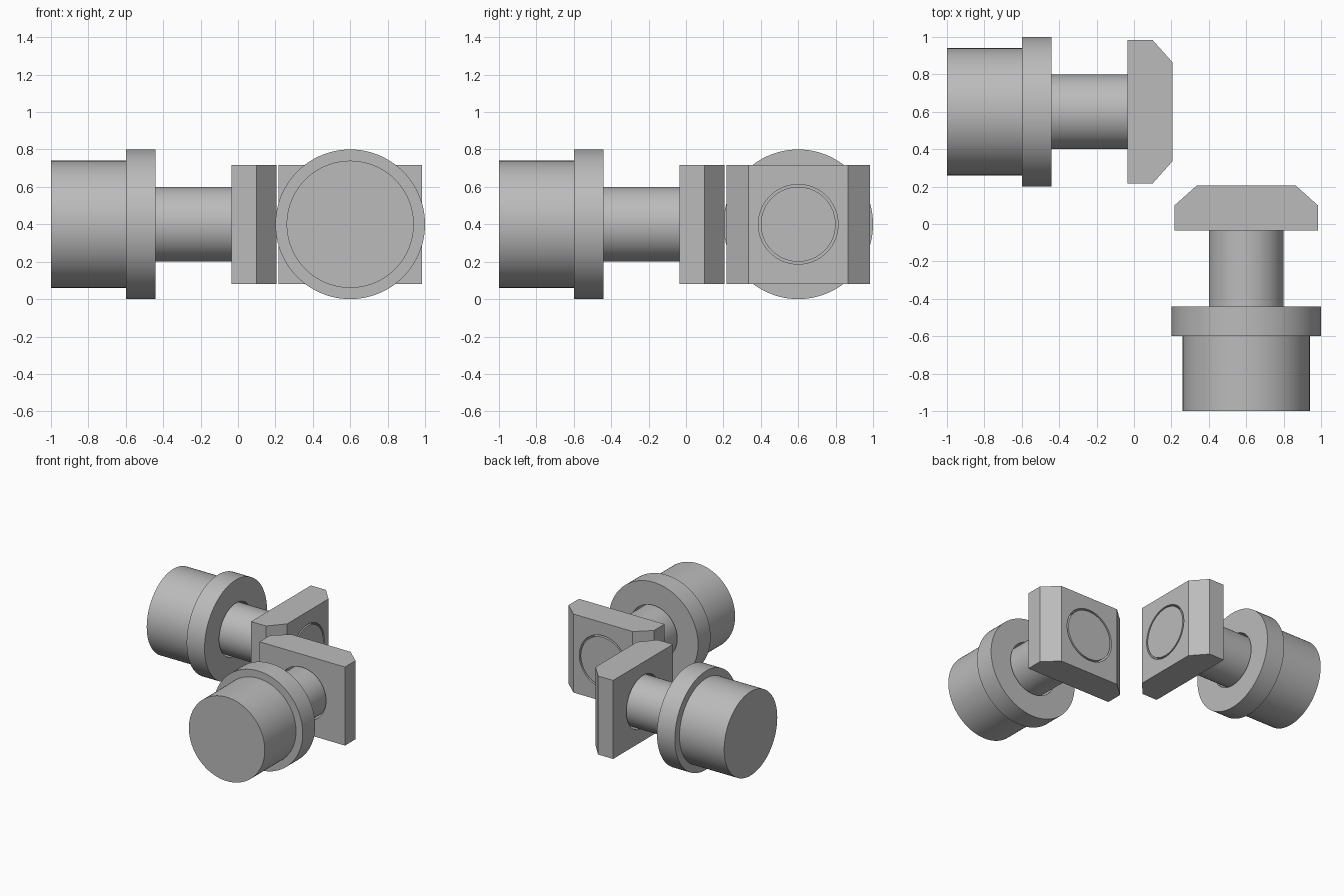
import bpy, bmesh, math
from mathutils import Matrix, Vector

cube = bpy.data.objects.get("Cube")
if cube:
    bpy.data.objects.remove(cube)

GREY = (0.5, 0.5, 0.5, 1)
mat = bpy.data.materials.new("plain grey")
mat.use_nodes = True
mat.diffuse_color = GREY
mat.node_tree.nodes["Principled BSDF"].inputs["Base Color"].default_value = GREY

SIDES = 96
SHAFT_R, BORE_R = 0.2, 0.213
BACK, FLANGE, NECK, PLATE, FACE = -1.0, -0.6, -0.44, -0.035, 0.205


def add_object(name, bm, place):
    bmesh.ops.recalc_face_normals(bm, faces=bm.faces)
    mesh = bpy.data.meshes.new(name)
    bm.to_mesh(mesh)
    bm.free()
    mesh.materials.append(mat)
    obj = bpy.data.objects.new(name, mesh)
    obj.matrix_world = place
    bpy.context.collection.objects.link(obj)
    return obj


def lathe(name, profile, place, closed=False):
    """Spin (x, radius) points around the local x axis."""
    bm = bmesh.new()
    verts = [bm.verts.new((x, r, 0)) for x, r in profile]
    edges = [bm.edges.new(pair) for pair in zip(verts, verts[1:])]
    if closed:
        edges.append(bm.edges.new((verts[-1], verts[0])))
    bmesh.ops.spin(bm, geom=verts + edges, axis=(1, 0, 0), cent=(0, 0, 0),
                   angle=math.tau, steps=SIDES, use_duplicate=False)
    bmesh.ops.remove_doubles(bm, verts=bm.verts, dist=0.0001)
    return add_object(name, bm, place)


def cylinder(name, x0, x1, r, place):
    return lathe(name, [(x0, 0), (x0, r), (x1, r), (x1, 0)], place)


def clamp_plate(name, place):
    # Chamfered outline extruded vertically, then bored for the shaft
    outline = [(PLATE, -0.383), (0.1, -0.383), (FACE, -0.265),
               (FACE, 0.265), (0.1, 0.383), (PLATE, 0.383)]
    bm = bmesh.new()
    face = bm.faces.new([bm.verts.new((x, y, -0.318)) for x, y in outline])
    out = bmesh.ops.extrude_face_region(bm, geom=[face])
    top = [v for v in out["geom"] if isinstance(v, bmesh.types.BMVert)]
    bmesh.ops.translate(bm, verts=top, vec=(0, 0, 0.636))
    plate = add_object(name, bm, place)

    cutter = cylinder("bore_cutter", PLATE - 0.1, FACE + 0.1, BORE_R, place)
    cutter.hide_render = True
    mod = plate.modifiers.new("bore", "BOOLEAN")
    mod.operation, mod.solver, mod.object = "DIFFERENCE", "EXACT", cutter
    bpy.context.view_layer.objects.active = plate
    bpy.ops.object.modifier_apply(modifier=mod.name)
    bpy.data.objects.remove(cutter)
    return plate


def build_bolt(side, place):
    parts = [
        cylinder(side + "_knob", BACK, FLANGE, 0.34, place),
        # Flange is a sleeve with a slim gap around the shaft
        lathe(side + "_flange", [(FLANGE, BORE_R), (FLANGE, 0.4),
                                 (NECK, 0.4), (NECK, BORE_R)], place, True),
        cylinder(side + "_shaft", FLANGE, FACE, SHAFT_R, place),
        clamp_plate(side + "_clamp_plate", place),
    ]
    bpy.ops.object.select_all(action="DESELECT")
    for part in parts:
        part.select_set(True)
    bpy.context.view_layer.objects.active = parts[0]
    bpy.ops.object.shade_smooth_by_angle(angle=math.radians(30))


# Two identical bolts at right angles
build_bolt("back", Matrix.Translation(Vector((0, 0.6, 0.4))))
build_bolt("front", Matrix.Translation(Vector((0.6, 0, 0.4)))
           @ Matrix.Rotation(math.pi / 2, 4, "Z"))
